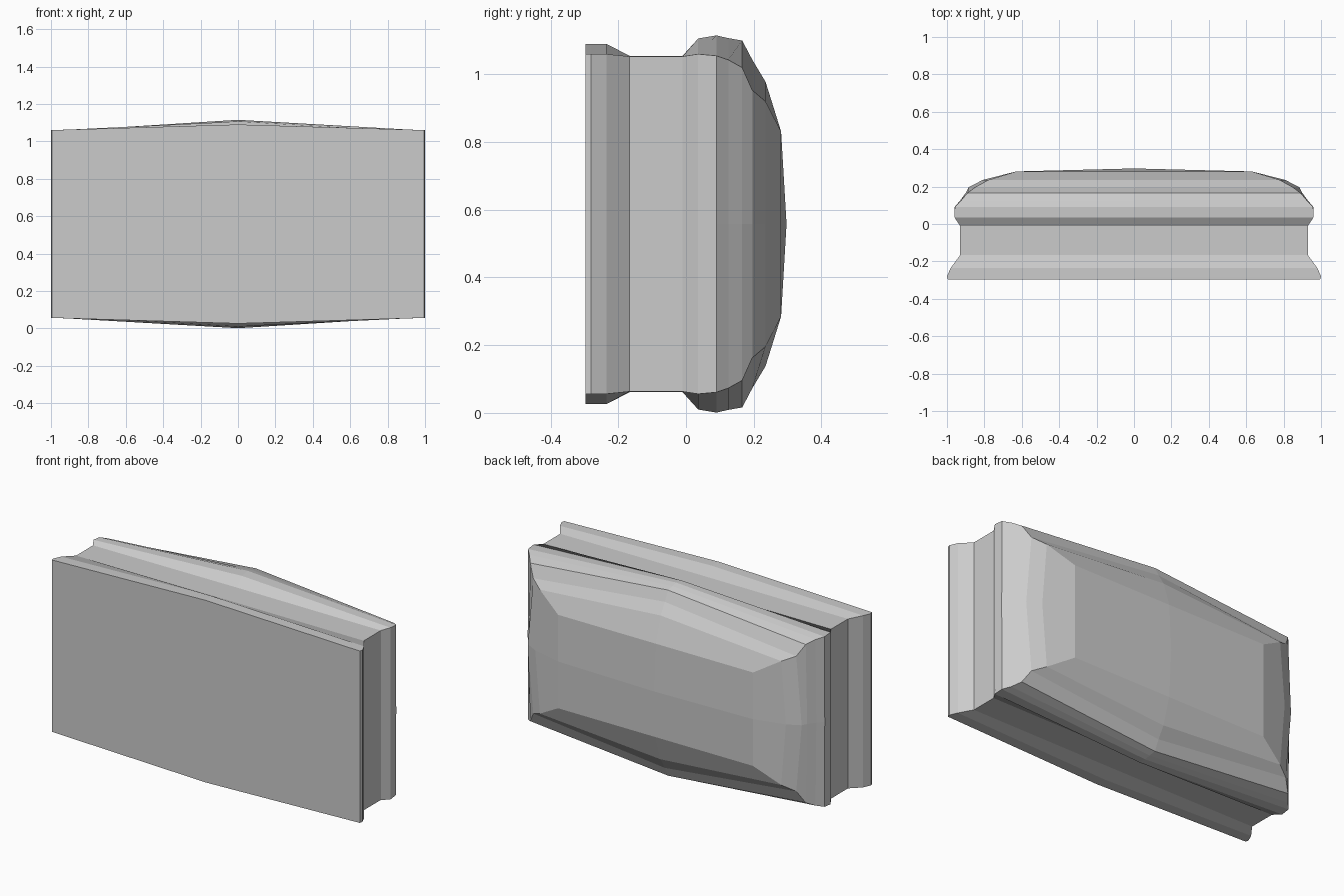
import bpy, bmesh

ZC = 0.558  # height of the horizontal symmetry plane

# Rings front to back: y, corner half-width, side-mid half-width,
# corner half-height, top-mid half-height
RINGS = [
    (-0.297, 0.995, 0.995, 0.502, 0.532),
    (-0.280, 1.000, 1.000, 0.502, 0.532),
    (-0.235, 0.980, 0.980, 0.502, 0.532),
    (-0.167, 0.930, 0.930, 0.495, 0.497),
    (-0.010, 0.930, 0.930, 0.495, 0.497),
    (0.036, 0.960, 0.960, 0.502, 0.548),
    (0.090, 0.958, 0.960, 0.497, 0.557),
    (0.125, 0.925, 0.930, 0.485, 0.549),
    (0.166, 0.890, 0.900, 0.462, 0.542),
    (0.196, 0.850, 0.885, 0.395, 0.485),
    (0.235, 0.780, 0.810, 0.362, 0.420),
    (0.281, 0.630, 0.630, 0.273, 0.273),
]


def add_ring(bm, y, cx, mx, cz, mz):
    """Eight points: four corners and four edge midpoints."""
    pts = [(cx, cz), (0, mz), (-cx, cz), (-mx, 0),
           (-cx, -cz), (0, -mz), (cx, -cz), (mx, 0)]
    return [bm.verts.new((x, y, ZC + z)) for x, z in pts]


# Lofted pillow-backed housing with a groove around it
bm = bmesh.new()
rings = [add_ring(bm, *r) for r in RINGS]
for a, b in zip(rings, rings[1:]):
    for i in range(8):
        j = (i + 1) % 8
        bm.faces.new((a[i], a[j], b[j], b[i]))

# Flat front panel
bm.faces.new(rings[0])

# Slightly domed back panel
centre = bm.verts.new((0, 0.297, ZC))
last = rings[-1]
for i in (0, 2, 4, 6):
    bm.faces.new((last[i - 1], last[i], last[i + 1], centre))

bmesh.ops.recalc_face_normals(bm, faces=bm.faces)
mesh = bpy.data.meshes.new("housing")
bm.to_mesh(mesh)
bm.free()
housing = bpy.data.objects.new("housing", mesh)
bpy.context.collection.objects.link(housing)
